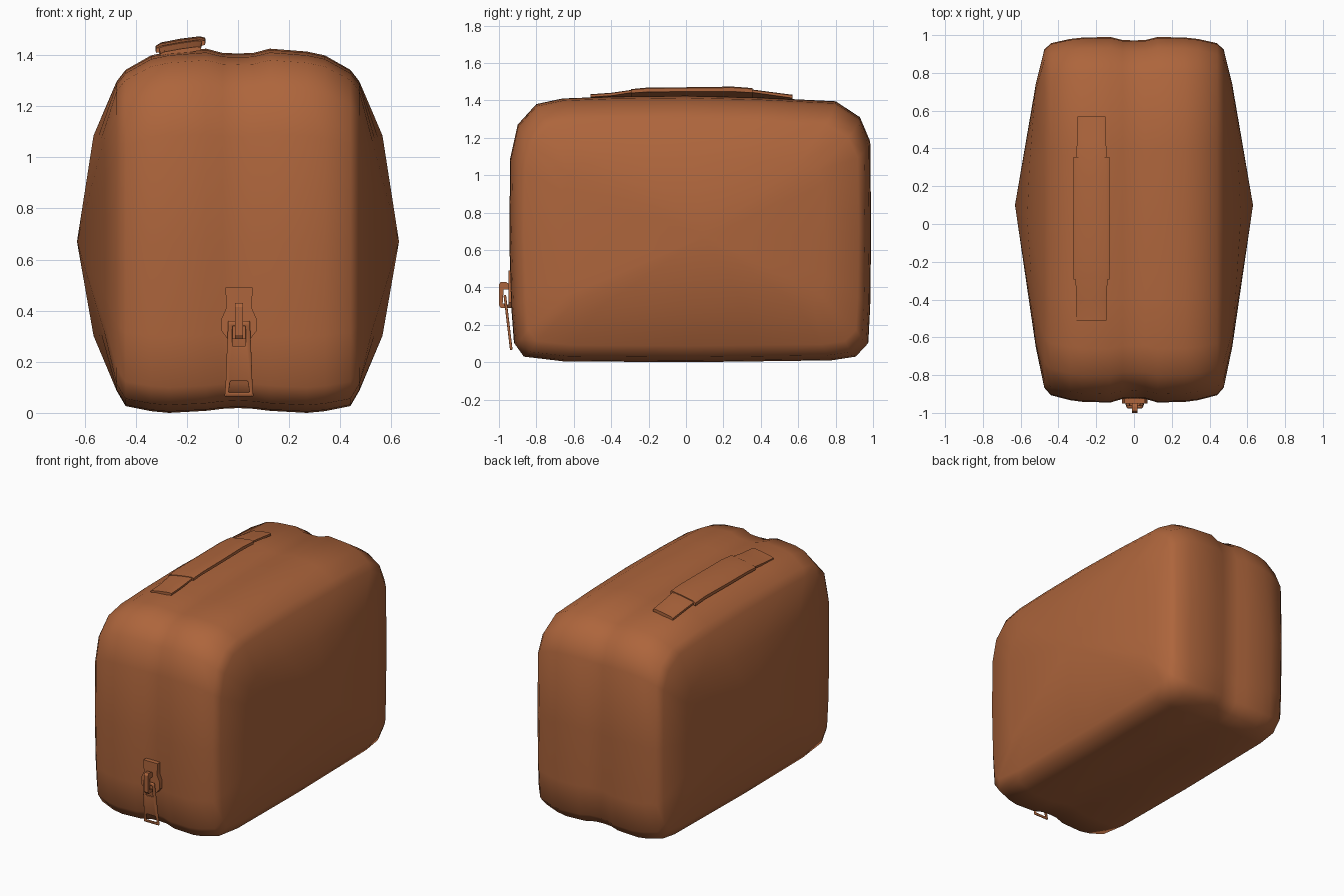
import bpy, bmesh, math
from mathutils import Vector

if "Cube" in bpy.data.objects:
    bpy.data.objects.remove(bpy.data.objects["Cube"])

mat = bpy.data.materials.new("brown_leather")
mat.diffuse_color = (0.42, 0.13, 0.045, 1)
mat.use_nodes = True
mat.node_tree.nodes["Principled BSDF"].inputs["Base Color"].default_value = mat.diffuse_color


def finish(name, bm, angle):
    bmesh.ops.recalc_face_normals(bm, faces=bm.faces)
    me = bpy.data.meshes.new(name)
    bm.to_mesh(me)
    bm.free()
    me.materials.append(mat)
    for p in me.polygons:
        p.use_smooth = True
    me.set_sharp_from_angle(angle=math.radians(angle))
    ob = bpy.data.objects.new(name, me)
    bpy.context.collection.objects.link(ob)
    return ob


def loft(name, rings, angle, poles=None):
    """Skin closed rings; close the ends with caps or with fans to poles."""
    bm = bmesh.new()
    vr = [[bm.verts.new(p) for p in r] for r in rings]
    n = len(vr[0])
    for a, b in zip(vr, vr[1:]):
        for i in range(n):
            j = (i + 1) % n
            bm.faces.new((a[i], a[j], b[j], b[i]))
    for k, ring in enumerate((vr[0], vr[-1])):
        if poles:
            c = bm.verts.new(poles[k])
            for i in range(n):
                bm.faces.new((ring[i], ring[(i + 1) % n], c))
        else:
            bm.faces.new(ring)
    return finish(name, bm, angle)


# Bag body: side outline (y, z) repeated at stations across the width
outline = [(-.66, .005), (0, 0), (.4, .005), (.78, .01), (.91, .03), (.975, .1),
           (.985, .3), (.99, .7), (.985, 1.18), (.93, 1.31), (.80, 1.395),
           (.4, 1.415), (0, 1.425), (-.4, 1.42), (-.66, 1.41), (-.80, 1.38),
           (-.9, 1.27), (-.94, 1.09), (-.945, .66), (-.935, .3), (-.92, .1), (-.87, .03)]
CY, CZ = .1, .67
# x, top scale, bottom scale, front/back scale (centre groove first)
stations = [(0, .975, .972, .98), (.06, .978, .976, .982), (.125, 1, .988, 1),
            (.27, .985, 1, .997), (.34, .965, .99, .988), (.44, .89, .96, .963),
            (.475, .83, .87, .925), (None, .55, .55, .72)]


def body_ring(st, side):
    x, top, bot, sy = st
    ring = []
    for y, z in outline:
        u = abs(y - CY) / (.89 if y > CY else 1.045)
        px = x if x is not None else .57 - .05 * u
        ring.append((side * px, CY + (y - CY) * sy,
                     CZ + (z - CZ) * (top if z > CZ else bot)))
    return ring


rings = [body_ring(s, -1) for s in reversed(stations[1:])] + [body_ring(s, 1) for s in stations]
loft("bag_body", rings, 80, [(-.63, CY, CZ), (.63, CY, CZ)])

# Carry handle: a strap and a wider padded grip, tilted with the top surface
HX = -.225
section = [(-1, 0), (-1, .65), (-.8, .92), (0, 1), (.8, .92), (1, .65), (1, 0)]


def strap(name, rows):
    loft(name, [[(HX + u * w, y, lo + v * (hi - lo) + u * w * .16) for u, v in section]
                for y, w, lo, hi in rows], 40)


strap("handle_strap", [(-.51, .08, 1.405, 1.424), (-.40, .08, 1.412, 1.432),
                       (-.29, .085, 1.428, 1.447), (0, .085, 1.433, 1.453),
                       (.35, .08, 1.430, 1.450), (.45, .077, 1.417, 1.437),
                       (.57, .075, 1.400, 1.422)])
strap("handle_grip", [(-.295, .095, 1.424, 1.450), (-.2, .097, 1.430, 1.459),
                      (0, .097, 1.431, 1.460), (.25, .095, 1.432, 1.464),
                      (.355, .095, 1.426, 1.456)])


# Zip slider and its bridge: flat outlines pushed along an axis
def prism(name, pts, offset):
    off = Vector(offset)
    a = [Vector(p) for p in pts]
    loft(name, [a, [p + off for p in a]], 30)


ZX = .004
half = [(.053, .49), (.05, .41), (.068, .37), (.068, .32), (.045, .29)]
prism("zip_slider", [(ZX + x, -.95, z) for x, z in half]
      + [(ZX - x, -.95, z) for x, z in reversed(half)], (0, .05, 0))
prism("zip_bridge", [(ZX - .015, y, z) for y, z in
                     [(-.94, .415), (-.965, .43), (-.99, .43), (-1.0, .415), (-1.0, .305),
                      (-.99, .29), (-.94, .29), (-.94, .305), (-.98, .315), (-.975, .39),
                      (-.94, .39)]], (.03, 0, 0))

# Zip puller: a tapered plate with two holes
rows = [(.36, .042, .026), (.34, .043, .026), (.26, .047, .026),
        (.125, .052, .034), (.08, .055, .041), (.065, .057, .042)]
bm = bmesh.new()
grid = []
for z, w, h in rows:
    y = -.934 - .035 * (z - .065) / .295
    grid.append([bm.verts.new((ZX + x, y, z)) for x in (-w, -h, h, w)])
for r in range(5):
    for c in range(3):
        if c == 1 and r in (1, 3):
            continue
        bm.faces.new((grid[r][c], grid[r][c + 1], grid[r + 1][c + 1], grid[r + 1][c]))
puller = finish("zip_puller", bm, 30)
solid = puller.modifiers.new("thickness", 'SOLIDIFY')
solid.thickness = .014
solid.offset = 0
edge = puller.modifiers.new("edge", 'BEVEL')
edge.width = .003
